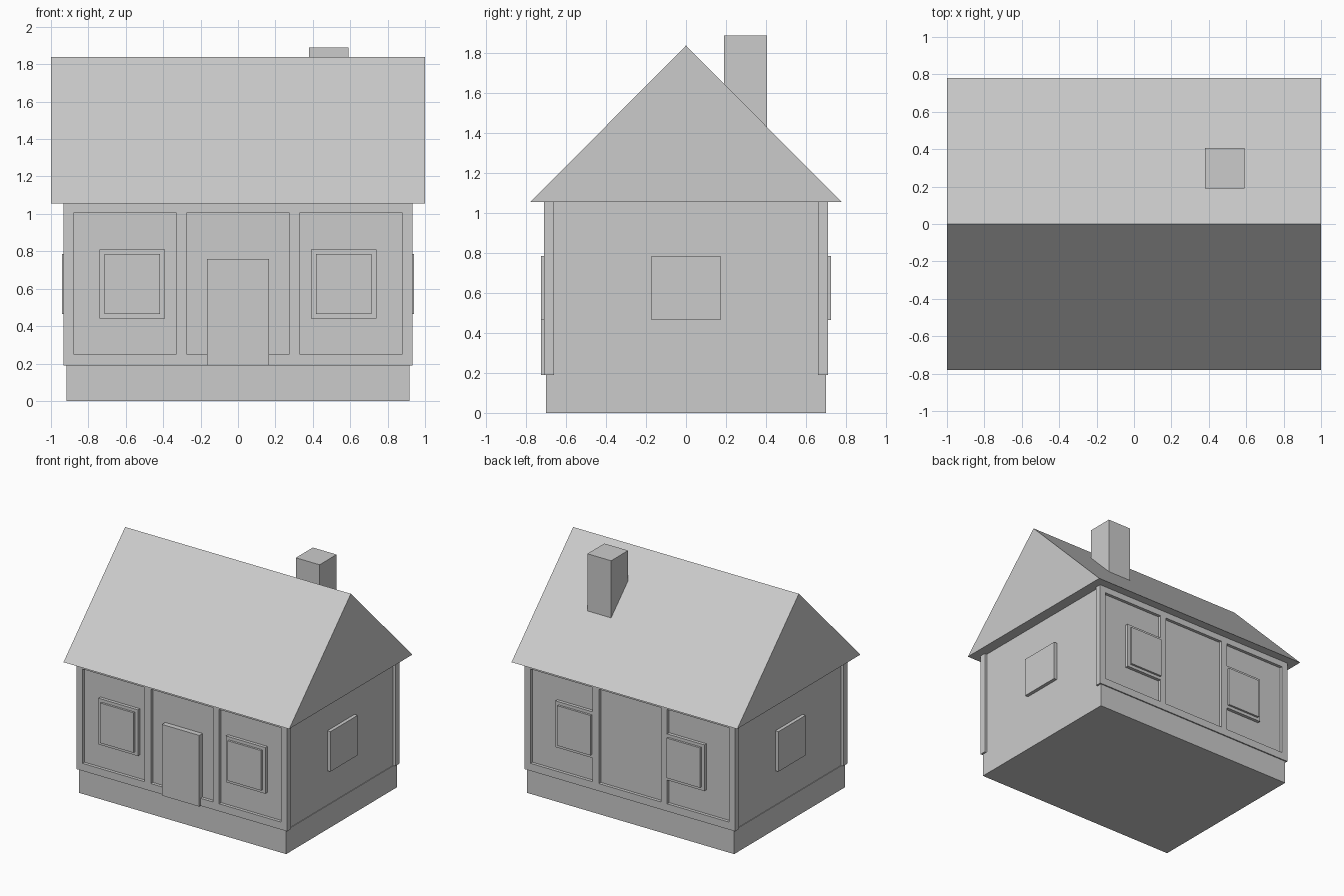
import bpy
import bmesh

cube = bpy.data.objects.get("Cube")
if cube:
    bpy.data.objects.remove(cube, do_unlink=True)

# Single plain colour for the whole house
GREY = (0.6, 0.6, 0.6, 1)
grey = bpy.data.materials.new("light grey")
grey.use_nodes = True
grey.diffuse_color = GREY
grey.node_tree.nodes["Principled BSDF"].inputs["Base Color"].default_value = GREY


def make(name, bm):
    bmesh.ops.recalc_face_normals(bm, faces=bm.faces)
    mesh = bpy.data.meshes.new(name)
    bm.to_mesh(mesh)
    bm.free()
    mesh.materials.append(grey)
    obj = bpy.data.objects.new(name, mesh)
    bpy.context.collection.objects.link(obj)
    return obj


def box(name, x, y, z):
    """Box between the low and high limits on each axis."""
    bm = bmesh.new()
    bmesh.ops.create_cube(bm, size=1)
    for v in bm.verts:
        v.co = [lim[0] if c < 0 else lim[1] for c, lim in zip(v.co, (x, y, z))]
    return make(name, bm)


def extrude(name, points, axis_point, depth):
    """Extrude a closed profile along the given direction."""
    bm = bmesh.new()
    face = bm.faces.new([bm.verts.new(axis_point(a, b)) for a, b in points])
    out = bmesh.ops.extrude_face_region(bm, geom=[face])
    verts = [g for g in out["geom"] if isinstance(g, bmesh.types.BMVert)]
    bmesh.ops.translate(bm, verts=verts, vec=depth)
    return make(name, bm)


FLOOR, EAVES, RIDGE = 0.19, 1.055, 1.84
WALL_X, WALL_Y = 0.912, 0.685      # recessed wall surfaces
TRIM_X, TRIM_Y = 0.932, 0.71       # timber frame surfaces
PANE_Z = (0.465, 0.785)

# Main masses
box("foundation", (-0.917, 0.917), (-0.70, 0.70), (0, FLOOR))
box("walls", (-WALL_X, WALL_X), (-WALL_Y, WALL_Y), (FLOOR, EAVES))
extrude("roof", [(-0.78, EAVES), (0.78, EAVES), (0, RIDGE)],
        lambda y, z: (-1, y, z), (2, 0, 0))
box("chimney", (0.38, 0.59), (0.19, 0.405), (1.3, 1.89))

for side, label in ((-1, "front"), (1, "back")):
    def depth(inner, outer):
        return sorted((side * inner, side * outer))

    # Timber frame: two rails and four posts around three panels
    span = depth(0.66, TRIM_Y)
    box(label + "_lower_rail", (-TRIM_X, TRIM_X), span, (FLOOR, 0.25))
    box(label + "_upper_rail", (-TRIM_X, TRIM_X), span, (1.005, EAVES))
    for s, hand in ((1, "left"), (-1, "right")):
        for part, a, b in (("corner_post", 0.88, TRIM_X),
                           ("inner_post", 0.275, 0.33)):
            box(f"{label}_{hand}_{part}", sorted((s * a, s * b)), span,
                (0.25, 1.005))

        # Windows: surround with a raised pane
        mid = s * (0.565 if side < 0 else 0.485)
        box(f"{label}_{hand}_window_frame", (mid - 0.175, mid + 0.175),
            depth(0.67, TRIM_Y + 0.0005), (0.44, 0.81))
        box(f"{label}_{hand}_window_pane", (mid - 0.148, mid + 0.148),
            depth(0.67, 0.727), PANE_Z)

# Door in the middle panel
box("door", (-0.165, 0.165), (-0.727, -0.67), (FLOOR, 0.76))

# Plain windows on the gable ends
for s, hand in ((1, "left"), (-1, "right")):
    box(hand + "_gable_window", sorted((s * 0.89, s * 0.94)),
        (-0.172, 0.172), PANE_Z)
